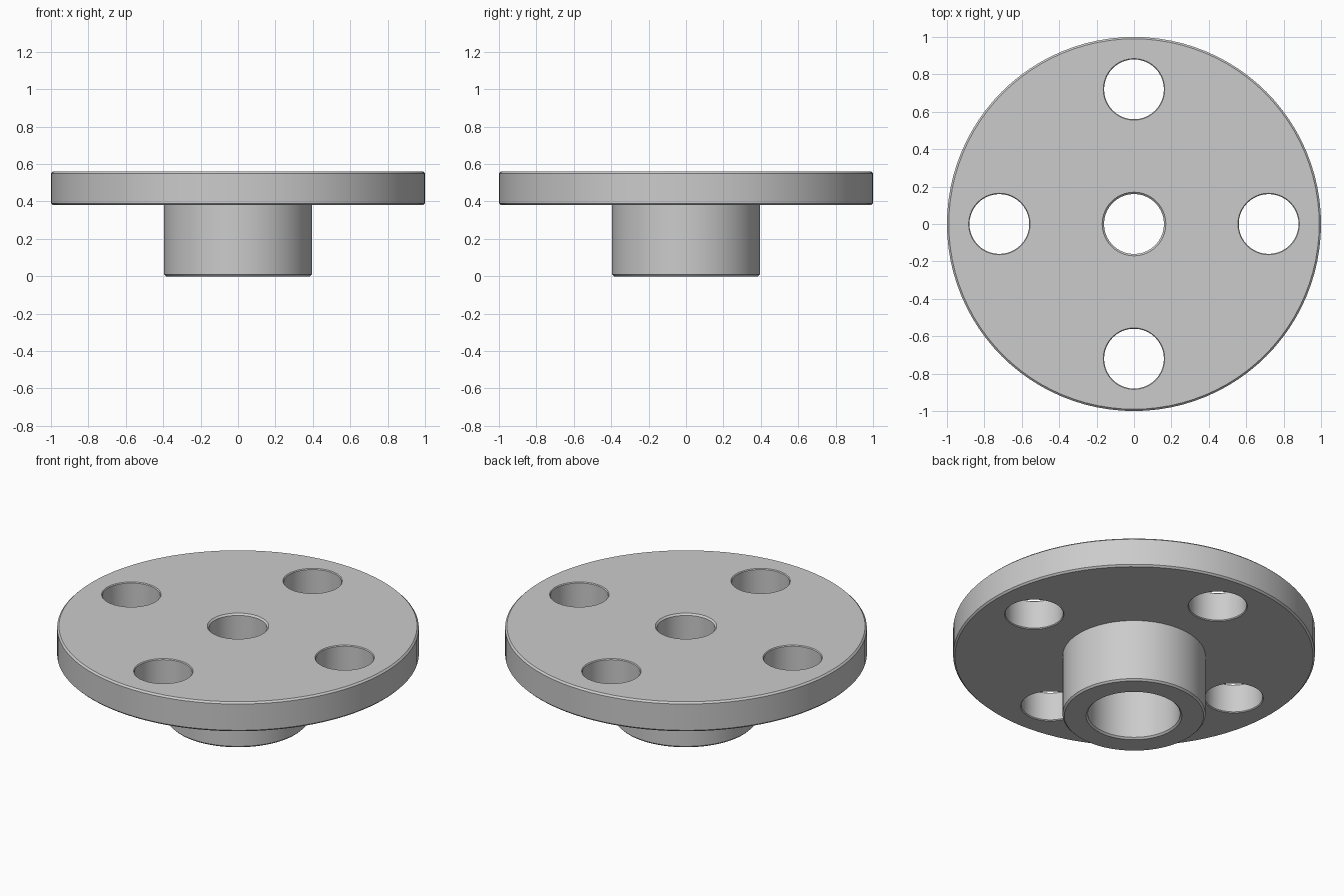
import bpy
import bmesh
from math import cos, sin, pi, radians

if "Cube" in bpy.data.objects:
    bpy.data.objects.remove(bpy.data.objects["Cube"], do_unlink=True)

# Main sizes
TOP, UNDERSIDE = 0.56, 0.38
FLANGE_R, HUB_R = 1.0, 0.395
HOLE_R, SOCKET_R = 0.16, 0.265
BOLT_CIRCLE = 0.72
EDGE = 0.01

steel = bpy.data.materials.new("plain_grey")
steel.use_nodes = True
grey = (0.6, 0.6, 0.6, 1)
steel.diffuse_color = grey
steel.node_tree.nodes["Principled BSDF"].inputs["Base Color"].default_value = grey


def lathe(name, profile, steps, centre=(0, 0), capped=False):
    """Turn a profile of (radius, height) points around a vertical axis."""
    bm = bmesh.new()
    rings = []
    for i in range(steps):
        a = 2 * pi * i / steps
        rings.append([bm.verts.new((r * cos(a), r * sin(a), z)) for r, z in profile])
    count = len(profile)
    for i in range(steps):
        here, there = rings[i], rings[(i + 1) % steps]
        for j in range(count - 1 if capped else count):
            k = (j + 1) % count
            bm.faces.new((here[j], there[j], there[k], here[k]))
    if capped:
        bm.faces.new([ring[0] for ring in rings])
        bm.faces.new([ring[-1] for ring in rings])
    bmesh.ops.recalc_face_normals(bm, faces=bm.faces)
    mesh = bpy.data.meshes.new(name)
    bm.to_mesh(mesh)
    bm.free()
    mesh.materials.append(steel)
    obj = bpy.data.objects.new(name, mesh)
    obj.location = (*centre, 0)
    bpy.context.collection.objects.link(obj)
    return obj


# Disc and hub in one turned body, with a stepped centre bore
body = lathe("flanged_hub", [
    (HOLE_R + EDGE, TOP), (FLANGE_R - EDGE, TOP), (FLANGE_R, TOP - EDGE),
    (FLANGE_R, UNDERSIDE + EDGE), (FLANGE_R - EDGE, UNDERSIDE),
    (HUB_R, UNDERSIDE), (HUB_R, EDGE), (HUB_R - EDGE, 0),
    (SOCKET_R, 0), (SOCKET_R - EDGE, EDGE), (SOCKET_R - EDGE, UNDERSIDE),
    (HOLE_R, UNDERSIDE), (HOLE_R, TOP - EDGE),
], 96)

# Four bolt holes with lightly eased rims
bpy.context.view_layer.objects.active = body
flare = 0.05
for i in range(4):
    a = i * pi / 2
    cutter = lathe("bolt_hole_cutter", [
        (HOLE_R + flare, UNDERSIDE - flare), (HOLE_R, UNDERSIDE + EDGE / 2),
        (HOLE_R, TOP - EDGE / 2), (HOLE_R + flare, TOP + flare),
    ], 40, (BOLT_CIRCLE * cos(a), BOLT_CIRCLE * sin(a)), capped=True)
    cutter.hide_render = True
    bpy.context.view_layer.update()
    cut = body.modifiers.new("bolt_hole", 'BOOLEAN')
    cut.operation = 'DIFFERENCE'
    cut.solver = 'EXACT'
    cut.object = cutter
    bpy.ops.object.modifier_apply(modifier=cut.name)
    bpy.data.objects.remove(cutter, do_unlink=True)

# Smooth round walls, crisp rims
bpy.ops.object.select_all(action='DESELECT')
body.select_set(True)
bpy.context.view_layer.objects.active = body
bpy.ops.object.shade_smooth_by_angle(angle=radians(30))
